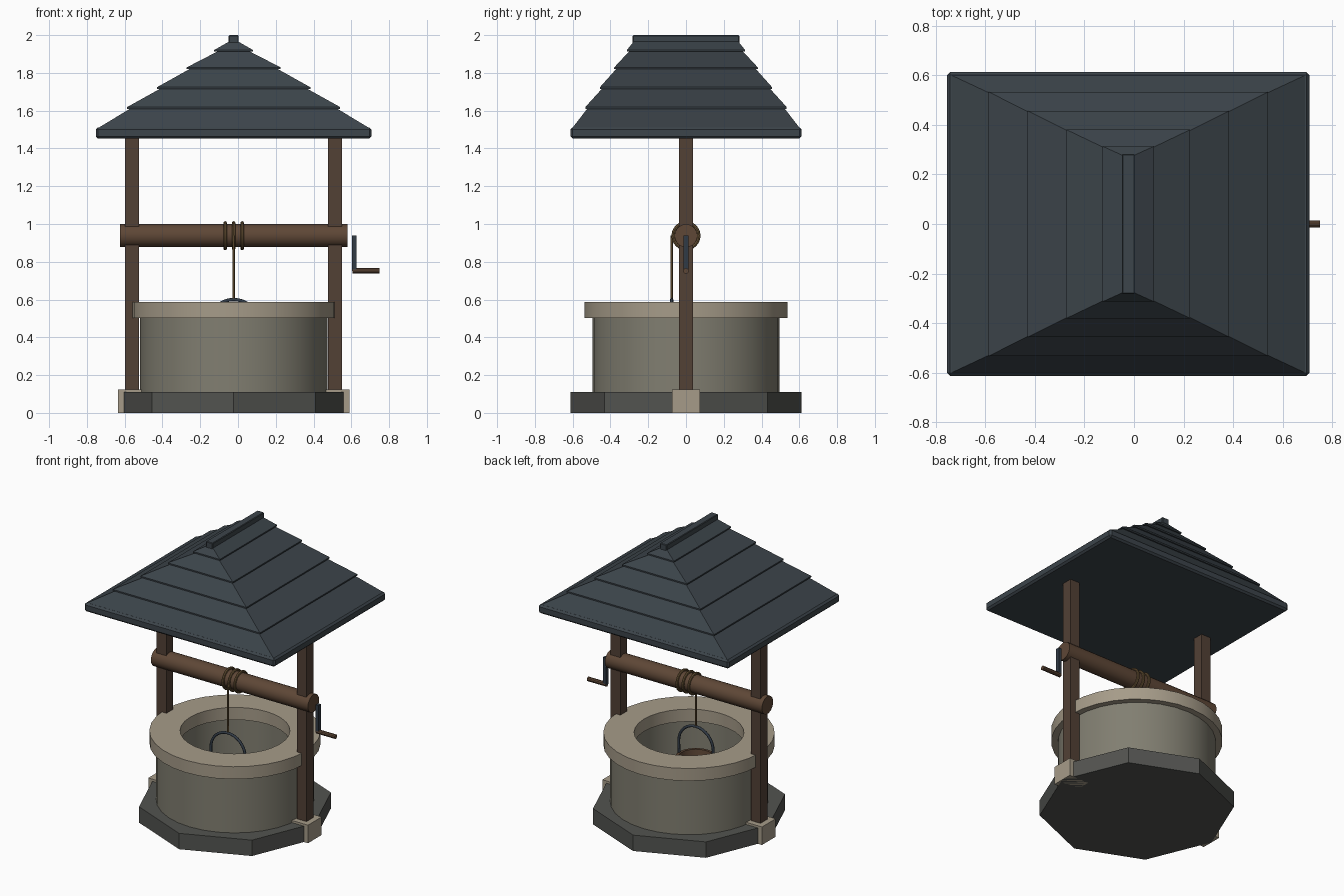
import bpy, bmesh, math
from mathutils import Vector

if "Cube" in bpy.data.objects:
    bpy.data.objects.remove(bpy.data.objects["Cube"])

CX = -0.023  # axis of the well (the crank sticks out on +x)


def material(name, rgb):
    m = bpy.data.materials.new(name)
    m.diffuse_color = (*rgb, 1)
    m.use_nodes = True
    m.node_tree.nodes["Principled BSDF"].inputs["Base Color"].default_value = m.diffuse_color
    return m


ROOF = material("dark slate", (0.045, 0.058, 0.069))
STEEL = material("blue steel", (0.031, 0.043, 0.060))
POST = material("dark wood", (0.084, 0.052, 0.036))
WOOD = material("warm wood", (0.112, 0.063, 0.037))
ROPE = material("rope", (0.160, 0.100, 0.042))
RIM = material("pale stone", (0.38, 0.33, 0.25))
WALL = material("grey stone", (0.22, 0.21, 0.165))
BASE = material("dark stone", (0.085, 0.087, 0.080))


def finish(bm, name, mat, loc=(0, 0, 0), smooth=False, bevel=0):
    bmesh.ops.recalc_face_normals(bm, faces=bm.faces)
    me = bpy.data.meshes.new(name)
    bm.to_mesh(me)
    bm.free()
    me.materials.append(mat)
    ob = bpy.data.objects.new(name, me)
    ob.location = loc
    bpy.context.collection.objects.link(ob)
    if bevel:
        b = ob.modifiers.new("bevel", 'BEVEL')
        b.width, b.segments = bevel, 1
    if smooth:
        bpy.ops.object.select_all(action='DESELECT')
        bpy.context.view_layer.objects.active = ob
        ob.select_set(True)
        bpy.ops.object.shade_smooth_by_angle(angle=math.radians(35))
    return ob


def box(name, mat, lo, hi, bevel=0):
    bm = bmesh.new()
    bmesh.ops.create_cube(bm, size=1)
    lo, hi = Vector(lo), Vector(hi)
    bmesh.ops.scale(bm, vec=hi - lo, verts=bm.verts)
    return finish(bm, name, mat, (lo + hi) / 2, bevel=bevel)


def loft(bm, rings, closed):
    """Join rings of points; closed wraps last to first, otherwise caps the ends."""
    vs = [[bm.verts.new(p) for p in r] for r in rings]
    n = len(vs[0])
    pairs = list(zip(vs, vs[1:])) + ([(vs[-1], vs[0])] if closed else [])
    for a, b in pairs:
        for i in range(n):
            j = (i + 1) % n
            bm.faces.new((a[i], a[j], b[j], b[i]))
    if not closed:
        bm.faces.new(vs[0])
        bm.faces.new(vs[-1])


def lathe(name, mat, profile, n, loc, closed=False, smooth=True, axis='Z'):
    bm = bmesh.new()
    rings = []
    for r, h in profile:
        ring = []
        for i in range(n):
            a = 2 * math.pi * i / n
            c, s = r * math.cos(a), r * math.sin(a)
            ring.append((c, s, h) if axis == 'Z' else (h, c, s))
        rings.append(ring)
    loft(bm, rings, closed)
    return finish(bm, name, mat, loc, smooth)


def tube(name, mat, pts, r):
    cu = bpy.data.curves.new(name, 'CURVE')
    cu.dimensions = '3D'
    cu.bevel_depth, cu.bevel_resolution, cu.use_fill_caps = r, 2, True
    sp = cu.splines.new('POLY')
    sp.points.add(len(pts) - 1)
    for p, co in zip(sp.points, pts):
        p.co = (*co, 1)
    cu.materials.append(mat)
    ob = bpy.data.objects.new(name, cu)
    bpy.context.collection.objects.link(ob)
    return ob


# stone base, round wall and overhanging rim
lathe("base_slab", BASE, [(0.612, 0), (0.612, 0.11)], 8, (CX, 0, 0), smooth=False)
lathe("well_wall", WALL, [(0.496, 0.10), (0.496, 0.51), (0.36, 0.51), (0.36, 0.10)],
      32, (CX, 0, 0), closed=True)
lathe("well_rim", RIM, [(0.538, 0.502), (0.538, 0.588), (0.345, 0.588), (0.345, 0.502)],
      32, (CX, 0, 0), closed=True)

# footings and posts on both sides
for side, s in (("left", -1), ("right", 1)):
    x = CX + s * 0.537
    box(side + "_footing", RIM, (x - 0.075, -0.075, 0), (x + 0.075, 0.075, 0.125))
    box(side + "_post", POST, (x - 0.037, -0.037, 0.05), (x + 0.037, 0.037, 1.47))

# winding drum
ZD = 0.938
lathe("drum", WOOD, [(0.061, -0.602), (0.061, 0.602)], 20, (CX, 0, ZD), axis='X')

# rope coils and hanging rope
for k in (-1, 0, 1):
    prof = [(0.068 + 0.009 * math.cos(a), 0.009 * math.sin(a))
            for a in (i * math.pi / 4 for i in range(8))]
    ob = lathe("rope_coil", ROPE, prof, 24, (CX + k * 0.045, 0, ZD), closed=True, axis='X')
YB = -0.076
tube("hanging_rope", ROPE, [(CX, YB, ZD), (CX, YB, 0.60)], 0.006)

# bucket with bail handle
lathe("bucket", WOOD, [(0.105, 0.15), (0.13, 0.39), (0.112, 0.39), (0.09, 0.17)],
      20, (CX, YB, 0))
arc = [(CX + 0.132 * math.cos(a), YB, 0.468 + 0.132 * math.sin(a))
       for a in (i * math.pi / 16 for i in range(17))]
tube("bucket_handle", STEEL,
     [(CX + 0.128, YB, 0.36)] + arc + [(CX - 0.128, YB, 0.36)], 0.009)
lathe("bucket_band", STEEL, [(0.118, 0.22), (0.121, 0.25)], 20, (CX, YB, 0))

# crank arm and grip
box("crank_arm", STEEL, (0.604, -0.013, 0.75), (0.627, 0.013, 0.94))
lathe("crank_grip", WOOD, [(0.015, 0.606), (0.015, 0.75)], 10, (0, 0, 0.752), axis='X')

# hipped roof: eave slab, then overlapping shingle tiers, then ridge cap
box("roof_eave", ROOF, (CX - 0.73, -0.612, 1.452), (CX + 0.73, 0.612, 1.512), bevel=0.012)
tiers = [(0.718, 0.602, 1.508), (0.564, 0.533, 1.613), (0.406, 0.456, 1.718),
         (0.249, 0.380, 1.823), (0.103, 0.313, 1.915), (0.026, 0.278, 1.965)]
rings = []


def rect(hx, hy, z):
    rings.append([(-hx, -hy, z), (hx, -hy, z), (hx, hy, z), (-hx, hy, z)])


for i, (hx, hy, z) in enumerate(tiers):
    if 0 < i < 5:  # small overhanging lip of the tier above
        rect(hx - 0.015, hy - 0.010, z - 0.003)
        rect(hx, hy, z - 0.003)
        rect(hx, hy, z + 0.006)
    else:
        rect(hx, hy, z)
bm = bmesh.new()
loft(bm, rings, False)
finish(bm, "roof_shingles", ROOF, (CX, 0, 0))
box("roof_ridge", ROOF, (CX - 0.026, -0.282, 1.945), (CX + 0.026, 0.282, 2.0), bevel=0.004)
